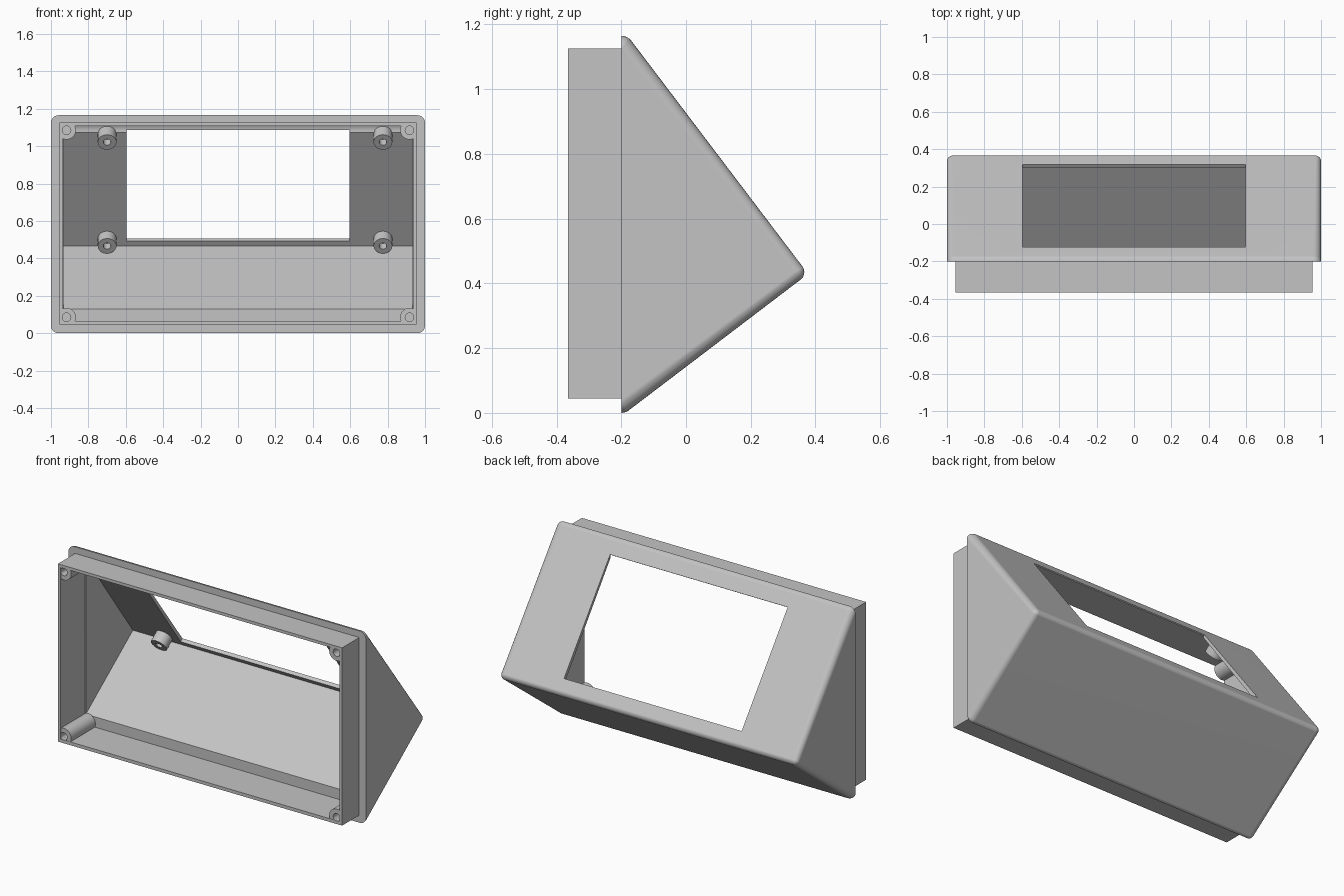
import bpy, bmesh
from math import cos, sin, pi
from mathutils import Vector

old = bpy.data.objects.get("Cube")
if old:
    bpy.data.objects.remove(old, do_unlink=True)

grey = bpy.data.materials.new("light grey plastic")
grey.use_nodes = True
colour = (0.55, 0.55, 0.55, 1)
grey.diffuse_color = colour
grey.node_tree.nodes["Principled BSDF"].inputs["Base Color"].default_value = colour


def make(name, bm):
    bmesh.ops.recalc_face_normals(bm, faces=bm.faces)
    mesh = bpy.data.meshes.new(name)
    bm.to_mesh(mesh)
    bm.free()
    ob = bpy.data.objects.new(name, mesh)
    bpy.context.collection.objects.link(ob)
    mesh.materials.append(grey)
    return ob


def activate(ob):
    bpy.ops.object.select_all(action='DESELECT')
    ob.select_set(True)
    bpy.context.view_layer.objects.active = ob


def smooth(ob):
    activate(ob)
    bpy.ops.object.shade_smooth_by_angle(angle=pi / 6)


def prism(name, half_width, profile):
    """Extrude a side profile of (y, z) points across x."""
    bm = bmesh.new()
    face = bm.faces.new([bm.verts.new((-half_width, y, z)) for y, z in profile])
    ext = bmesh.ops.extrude_face_region(bm, geom=[face])
    verts = [g for g in ext["geom"] if isinstance(g, bmesh.types.BMVert)]
    bmesh.ops.translate(bm, verts=verts, vec=(2 * half_width, 0, 0))
    return make(name, bm)


def boolean(target, tool, operation):
    mod = target.modifiers.new(operation.lower(), 'BOOLEAN')
    mod.operation, mod.solver, mod.object = operation, 'EXACT', tool
    activate(target)
    bpy.ops.object.modifier_apply(modifier=mod.name)
    bpy.data.objects.remove(tool, do_unlink=True)


def tube(name, start, axis, length, radius, hole, depth, limit=None):
    """Round post with a blind screw hole at its start."""
    bm = bmesh.new()
    axis = Vector(axis).normalized()
    side = Vector((1, 0, 0))
    other = axis.cross(side)
    rings = []
    n = 32
    for r, h in ((hole, depth), (hole, 0), (radius, 0), (radius, length)):
        ring = []
        for i in range(n):
            a = 2 * pi * i / n
            p = Vector(start) + axis * h + (side * cos(a) + other * sin(a)) * r
            if limit:
                p.x = max(-limit[0], min(limit[0], p.x))
                p.z = max(limit[1], min(limit[2], p.z))
            ring.append(bm.verts.new(p))
        rings.append(ring)
    for a, b in zip(rings, rings[1:]):
        for i in range(n):
            j = (i + 1) % n
            bm.faces.new((a[i], a[j], b[j], b[i]))
    bm.faces.new(rings[0])
    bm.faces.new(rings[-1])
    smooth(make(name, bm))


# Rounded wedge body: hull around a rounded corner at each end of its profile
FRONT = -0.2
bm = bmesh.new()
for y, z, r in ((FRONT, 0.04, 0.04), (FRONT, 1.125, 0.04), (0.3355, 0.435, 0.03)):
    for sx in (-1, 1):
        for i in range(7):
            a = pi / 2 * i / 6
            for k in range(24 if i else 1):
                b = 2 * pi * k / 24
                p = (sx * (1 - r + r * cos(a)), y + r * sin(a) * cos(b), z + r * sin(a) * sin(b))
                if p[1] > FRONT - 0.0001:
                    bm.verts.new((p[0], max(p[1], FRONT), p[2]))
hull = bmesh.ops.convex_hull(bm, input=bm.verts)
spare = {g for g in hull["geom_interior"] + hull["geom_unused"] if isinstance(g, bmesh.types.BMVert)}
bmesh.ops.delete(bm, geom=list(spare), context='VERTS')
bmesh.ops.dissolve_limit(bm, angle_limit=0.01, verts=bm.verts, edges=bm.edges)
housing = make("housing", bm)

# Collar at the open side
boolean(housing, prism("collar", 0.955,
        [(-0.365, 0.045), (-0.19, 0.045), (-0.19, 1.125), (-0.365, 1.125)]), 'UNION')

# Hollow interior: straight mouth, then the wedge-shaped chamber
boolean(housing, prism("mouth_cutter", 0.937,
        [(-0.4, 0.065), (-0.13, 0.065), (-0.13, 1.087), (-0.14, 1.107), (-0.4, 1.107)]), 'DIFFERENCE')
boolean(housing, prism("chamber_cutter", 0.932,
        [(-0.16, 0.128), (-0.13, 0.128), (0.322, 0.465), (-0.14, 1.085), (-0.16, 1.085)]), 'DIFFERENCE')

# Display window cut square through the sloping panel
low, high = Vector((0.32, 0.507)), Vector((-0.12, 1.093))
out = Vector((0.8, 0.6)) * 0.06
boolean(housing, prism("window_cutter", 0.597,
        [low - out, low + out, high + out, high - out]), 'DIFFERENCE')
smooth(housing)
housing.modifiers.new("even shading", 'WEIGHTED_NORMAL').keep_sharp = True

# Screw bosses in the collar corners
for sx, side in ((-1, "right"), (1, "left")):
    for z, level, length in ((0.085, "lower", 0.235), (1.085, "upper", 0.215)):
        tube(f"{level}_{side}_corner_boss", (sx * 0.917, -0.363, z), (0, 1, 0),
             length, 0.05, 0.023, 0.15, (0.945, 0.055, 1.115))

# Display standoffs square to the inside of the sloping panel
for x, side in ((-0.7, "right"), (0.775, "left")):
    for y, z, level in ((0.24, 0.466, "lower"), (-0.173, 1.021, "upper")):
        tube(f"{level}_{side}_standoff", (x, y, z), (0, 0.8, 0.6), 0.075, 0.05, 0.02, 0.05)
